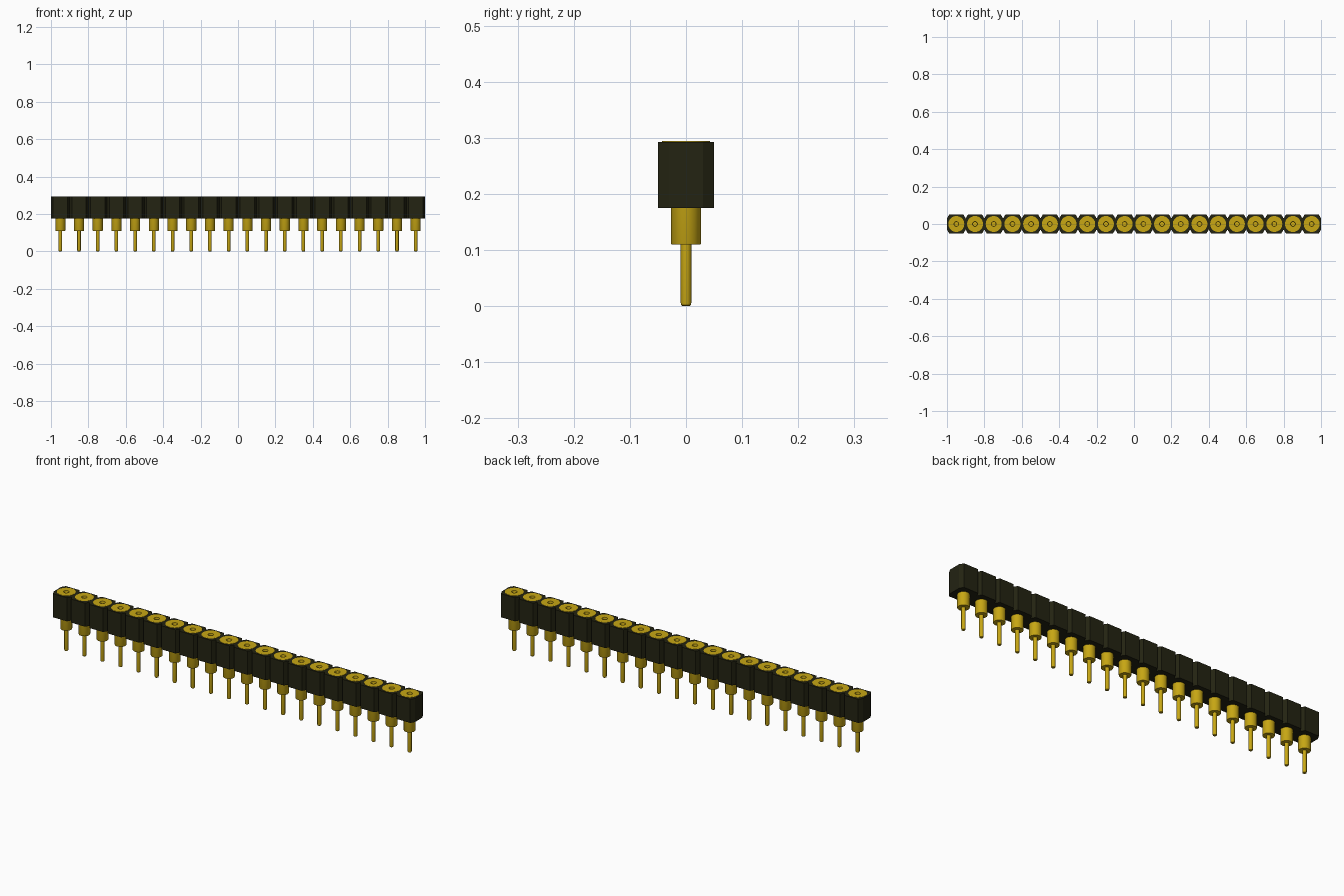
import bpy, bmesh, math

old = bpy.data.objects.get("Cube")
if old:
    bpy.data.objects.remove(old, do_unlink=True)

COUNT, PITCH = 20, 0.1
HALF = COUNT * PITCH / 2
Z_LOW, Z_TOP = 0.175, 0.293
CHAMFER_X, CHAMFER_Y = 0.012, 0.02
BARREL_R = 0.027
SIDES = 20
centres = [-HALF + PITCH * (i + 0.5) for i in range(COUNT)]


def material(name, rgb, rough):
    m = bpy.data.materials.new(name)
    m.use_nodes = True
    m.diffuse_color = (*rgb, 1)
    bsdf = m.node_tree.nodes["Principled BSDF"]
    bsdf.inputs["Base Color"].default_value = (*rgb, 1)
    bsdf.inputs["Roughness"].default_value = rough
    return m


black = material("black plastic", (0.017, 0.017, 0.006), 0.6)
gold = material("gold", (0.58, 0.39, 0.007), 0.4)


def activate(ob):
    bpy.ops.object.select_all(action='DESELECT')
    ob.select_set(True)
    bpy.context.view_layer.objects.active = ob


# Housing: a notched strip outline with round holes, filled and extruded
def add_outline(curve, points):
    s = curve.splines.new('POLY')
    s.points.add(len(points) - 1)
    for p, (x, y) in zip(s.points, points):
        p.co = (x, y, 0, 1)
    s.use_cyclic_u = True


curve = bpy.data.curves.new("housing", 'CURVE')
curve.dimensions = '2D'
curve.fill_mode = 'BOTH'
curve.extrude = (Z_TOP - Z_LOW) / 2
edge = [(-HALF, -0.05 + CHAMFER_Y)]
for x in centres:
    edge += [(x - 0.05 + CHAMFER_X, -0.05), (x + 0.05 - CHAMFER_X, -0.05),
             (x + 0.05, -0.05 + CHAMFER_Y)]
add_outline(curve, edge + [(-x, -y) for x, y in edge])
for x in centres:
    add_outline(curve, [(x + BARREL_R * 0.98 * math.cos(a), BARREL_R * 0.98 * math.sin(a))
                        for a in (2 * math.pi * k / SIDES for k in range(SIDES))])
housing = bpy.data.objects.new("housing", curve)
bpy.context.collection.objects.link(housing)
housing.location.z = (Z_LOW + Z_TOP) / 2
activate(housing)
bpy.ops.object.convert(target='MESH')
housing = bpy.context.object
housing.data.materials.clear()
housing.data.materials.append(black)
bpy.ops.object.shade_flat()

# Contact: lathed pin, barrel, thin top rim and open socket, from the tip upwards
profile = [(0, 0), (0.006, 0), (0.0085, 0.002), (0.0095, 0.006), (0.0095, 0.11),
           (0.026, 0.11), (BARREL_R, 0.112), (BARREL_R, Z_TOP - 0.001),
           (0.043, Z_TOP - 0.001), (0.043, Z_TOP + 0.001),
           (0.013, Z_TOP + 0.001), (0.011, 0.28), (0.011, 0.2), (0, 0.2)]
bm = bmesh.new()
verts = [bm.verts.new((r, 0, z)) for r, z in profile]
edges = [bm.edges.new(pair) for pair in zip(verts, verts[1:])]
bmesh.ops.spin(bm, geom=verts + edges, cent=(0, 0, 0), axis=(0, 0, 1),
               angle=2 * math.pi, steps=SIDES)
bmesh.ops.remove_doubles(bm, verts=bm.verts, dist=1e-5)
bmesh.ops.recalc_face_normals(bm, faces=bm.faces)
mesh = bpy.data.meshes.new("contact_pin")
bm.to_mesh(mesh)
bm.free()
mesh.materials.append(gold)

for i, x in enumerate(centres):
    pin = bpy.data.objects.new(f"contact_pin_{i + 1:02d}", mesh)
    bpy.context.collection.objects.link(pin)
    pin.location.x = x
    if i == 0:
        activate(pin)
        bpy.ops.object.shade_smooth_by_angle(angle=math.radians(35))
